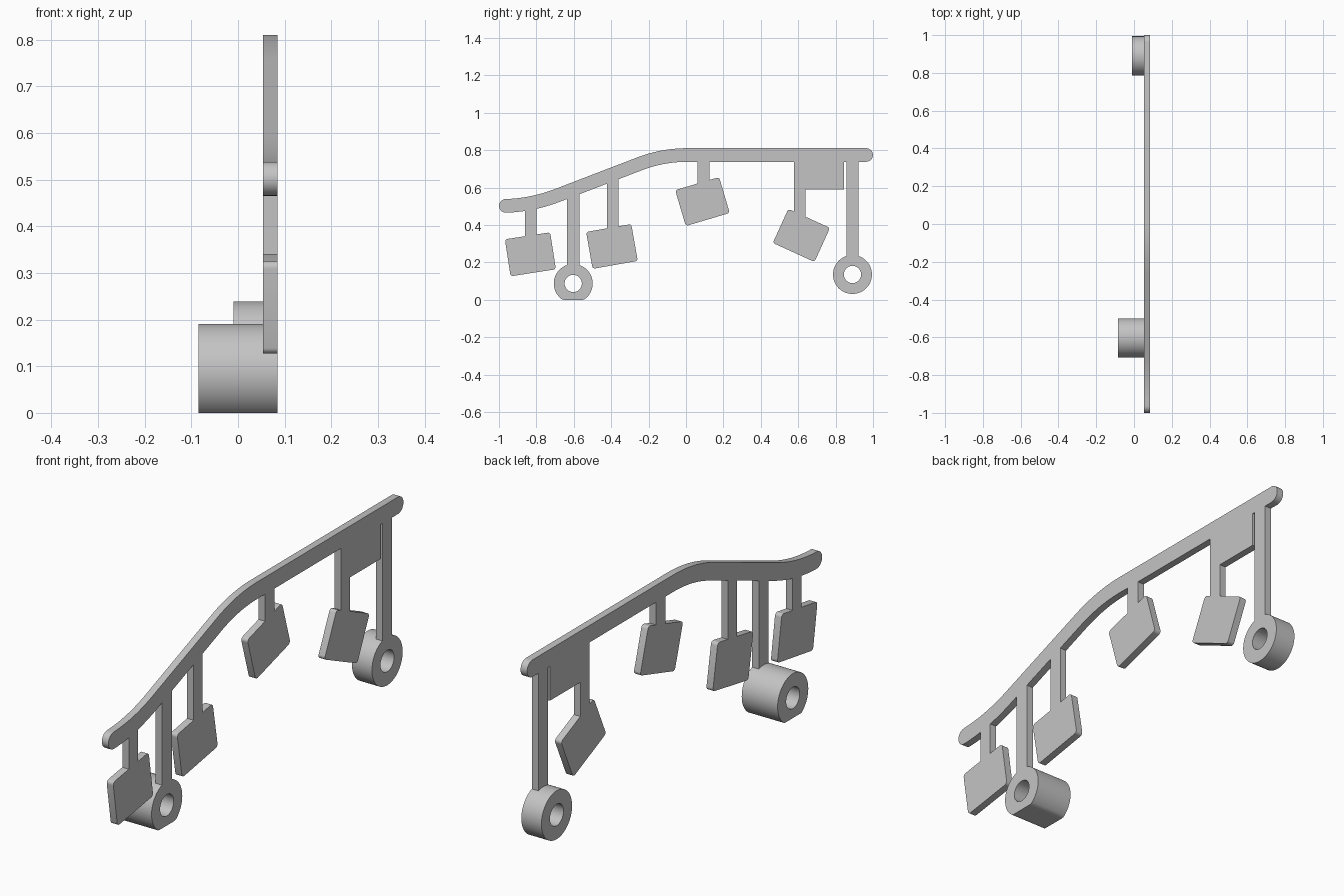
import bpy, bmesh
from math import cos, sin, pi, radians
from mathutils import Vector

cube = bpy.data.objects.get("Cube")
if cube:
    bpy.data.objects.remove(cube, do_unlink=True)

grey = bpy.data.materials.new("plain_grey")
grey.use_nodes = True
grey.diffuse_color = (0.55, 0.55, 0.55, 1)
grey.node_tree.nodes["Principled BSDF"].inputs["Base Color"].default_value = (0.55, 0.55, 0.55, 1)

BACK, FACE = 0.054, 0.085      # plate thickness along x
parts = []


def prism(name, outline, x0=BACK, x1=FACE, hole=None):
    """Extrude a (y, z) outline along x; a hole has as many points as the outline."""
    bm = bmesh.new()
    ring = lambda pts, x: [bm.verts.new((x, p[0], p[1])) for p in pts]
    n = len(outline)
    a, b = ring(outline, x0), ring(outline, x1)
    strips = [(a, b)]
    if hole:
        c, d = ring(hole, x0), ring(hole, x1)
        strips += [(b, d), (d, c), (c, a)]
    else:
        bm.faces.new(a)
        bm.faces.new(b)
    for p, q in strips:
        for i in range(n):
            j = (i + 1) % n
            bm.faces.new((p[i], p[j], q[j], q[i]))
    bmesh.ops.recalc_face_normals(bm, faces=bm.faces)
    mesh = bpy.data.meshes.new(name)
    bm.to_mesh(mesh)
    bm.free()
    mesh.materials.append(grey)
    obj = bpy.data.objects.new(name, mesh)
    bpy.context.collection.objects.link(obj)
    parts.append(obj)


def arc(cy, cz, r, start, end, steps):
    angles = [start + (end - start) * i / steps for i in range(steps + 1)]
    return [(cy + r * cos(t), cz + r * sin(t)) for t in angles]


def box(name, y0, y1, z0, z1):
    prism(name, [(y0, z0), (y1, z0), (y1, z1), (y0, z1)])


def bend(p0, p1, p2, steps=14):
    p0, p1, p2 = Vector(p0), Vector(p1), Vector(p2)
    return [p0 * (1 - t) ** 2 + p1 * 2 * t * (1 - t) + p2 * t * t
            for t in (i / steps for i in range(steps + 1))]


# Curved rail with round ends
HALF = 0.0365
path = bend((-0.963, 0.502), (-0.825, 0.506), (-0.69, 0.557))
path += bend((-0.25, 0.726), (-0.126, 0.774), (0.01, 0.774))
path.append(Vector((0.963, 0.774)))
upper, lower = [], []
for i, p in enumerate(path):
    d = (path[min(i + 1, len(path) - 1)] - path[max(i - 1, 0)]).normalized()
    side = Vector((-d.y, d.x)) * HALF
    upper.append(p + side)
    lower.append(p - side)
right_cap = arc(*path[-1], HALF, -pi / 2, pi / 2, 14)[1:-1]
left_cap = arc(*path[0], HALF, pi / 2, 3 * pi / 2, 14)[1:-1]
prism("rail", lower + right_cap + upper[::-1] + left_cap)

# Web plate under the straight end of the rail
box("web_plate", 0.578, 0.845, 0.59, 0.76)

# Hanging tags: stem sides, stem top, tag centre, tilt
TAG_W, TAG_H, CORNER = 0.245, 0.2, 0.014
tags = [
    (-0.861, -0.80, 0.51, -0.832, 0.243, 8.8),
    (-0.422, -0.361, 0.67, -0.396, 0.285, 10),
    (0.062, 0.126, 0.76, 0.088, 0.525, 16.5),
    (0.578, 0.639, 0.76, 0.617, 0.344, -24.5),
]
for k, (y0, y1, top, cy, cz, tilt) in enumerate(tags, 1):
    box(f"tag_stem_{k}", y0, y1, cz + 0.06, top)
    outline = []
    for q, (sy, sz) in enumerate([(1, 1), (-1, 1), (-1, -1), (1, -1)]):
        outline += arc(sy * (TAG_W / 2 - CORNER), sz * (TAG_H / 2 - CORNER),
                       CORNER, q * pi / 2, (q + 1) * pi / 2, 5)
    c, s = cos(radians(tilt)), sin(radians(tilt))
    prism(f"tag_{k}", [(cy + c * y - s * z, cz + s * y + c * z) for y, z in outline])

# Bored bosses on long stems; the front one has a flat foot at floor level
R_OUT, R_HOLE = 0.104, 0.046
for name, cy, cz, depth, top in [("front", -0.603, 0.087, -0.085, 0.59),
                                 ("rear", 0.89, 0.135, -0.01, 0.76)]:
    box(f"{name}_boss_stem", cy - 0.033, cy + 0.033, cz + R_OUT - 0.015, top)
    outer = [(y, max(z, 0)) for y, z in arc(cy, cz, R_OUT, 0, 2 * pi, 72)[:-1]]
    bore = arc(cy, cz, R_HOLE, 0, 2 * pi, 72)[:-1]
    prism(f"{name}_boss", outer, depth, FACE, bore)

# Smooth the round sides, keep the edges crisp
bpy.ops.object.select_all(action="DESELECT")
for obj in parts:
    obj.select_set(True)
bpy.context.view_layer.objects.active = parts[0]
bpy.ops.object.shade_smooth_by_angle(angle=radians(30))
